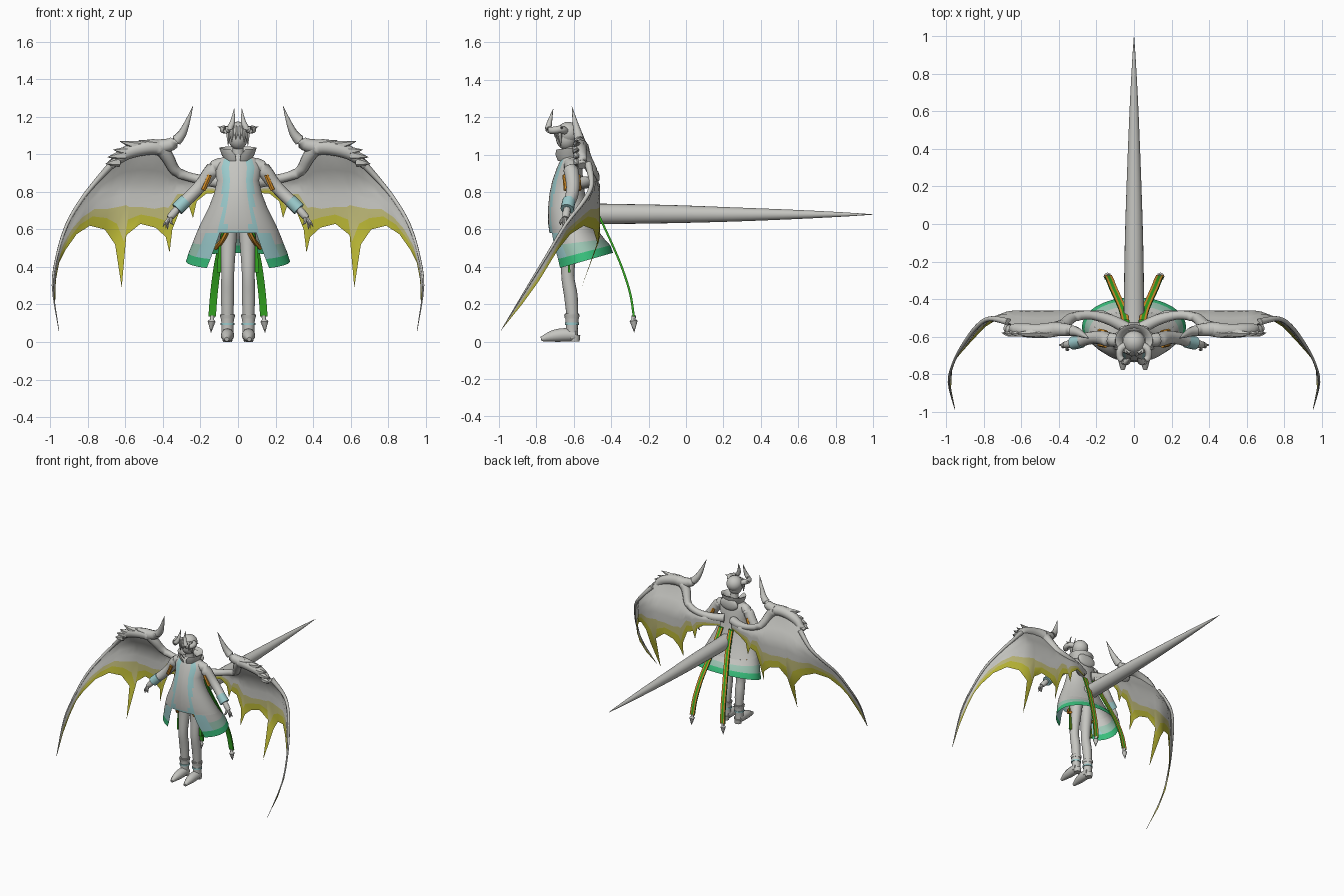
import bpy, bmesh, math
from mathutils import Vector

def mat(name, c):
    m = bpy.data.materials.new(name)
    m.diffuse_color = (*c, 1)
    return m

GREY = mat("warm_grey", (.56, .56, .53))
TEAL = mat("pale_teal", (.33, .60, .61))
GREEN = mat("hem_green", (.04, .52, .20))
MINT = mat("mint_grey", (.33, .56, .45))
LEAF = mat("ribbon_green", (.035, .40, .015))
ORANGE = mat("orange", (.70, .29, .025))
YELLOW = mat("yellow", (.48, .46, .035))
KHAKI = mat("khaki", (.50, .47, .18))

def make(name, verts, faces, mats, idx=None, mirror=False, angle=50):
    me = bpy.data.meshes.new(name)
    me.from_pydata([tuple(v) for v in verts], [], faces)
    for m in mats:
        me.materials.append(m)
    if idx:
        for p, i in zip(me.polygons, idx):
            p.material_index = i
    ob = bpy.data.objects.new(name, me)
    bpy.context.collection.objects.link(ob)
    bpy.context.view_layer.objects.active = ob
    ob.select_set(True)
    bpy.ops.object.shade_smooth_by_angle(angle=math.radians(angle))
    ob.select_set(False)
    if mirror:
        ob.modifiers.new("mirror", 'MIRROR').use_mirror_merge = False
    return ob

def spline(pts, n):
    """Smooth path through points (any number of components)."""
    if n == 1 or len(pts) < 3:
        return pts
    out = []
    for i in range(len(pts) - 1):
        p0, p1, p2, p3 = (pts[max(0, min(len(pts) - 1, i + k))] for k in (-1, 0, 1, 2))
        for j in range(n):
            t = j / n
            out.append([.5 * (2*b + (c - a)*t + (2*a - 5*b + 4*c - d)*t*t + (3*b - a - 3*c + d)*t**3)
                        for a, b, c, d in zip(p0, p1, p2, p3)])
    return out + [list(pts[-1])]

def tube(name, pts, m, mirror=True, sides=10, n=4):
    """Round tube through (x, y, z, radius) points."""
    pts = spline(pts, n)
    P = [Vector(p[:3]) for p in pts]
    verts, faces = [], []
    for i, p in enumerate(P):
        d = (P[min(i + 1, len(P) - 1)] - P[max(i - 1, 0)]).normalized()
        ref = Vector((1, 0, 0)) if abs(d.x) < .75 else Vector((0, 1, 0))
        u = d.cross(ref).normalized()
        w = d.cross(u)
        r = max(pts[i][3], .0008)
        for k in range(sides):
            a = 2 * math.pi * k / sides
            verts.append(p + r * (u * math.cos(a) + w * math.sin(a)))
    for i in range(len(P) - 1):
        for k in range(sides):
            l = (k + 1) % sides
            faces.append((i*sides + k, i*sides + l, (i + 1)*sides + l, (i + 1)*sides + k))
    faces += [tuple(reversed(range(sides))), tuple(range(len(verts) - sides, len(verts)))]
    return make(name, verts, faces, [m], mirror=mirror)

def ball(name, loc, scale, m, mirror=False):
    bm = bmesh.new()
    bmesh.ops.create_uvsphere(bm, u_segments=20, v_segments=12, radius=1)
    v = [Vector((p.co.x*scale[0] + loc[0], p.co.y*scale[1] + loc[1], p.co.z*scale[2] + loc[2])) for p in bm.verts]
    f = [tuple(p.index for p in q.verts) for q in bm.faces]
    bm.free()
    return make(name, v, f, [m], mirror=mirror)

def loft(name, rings, mats, rule, seg=48):
    """Rings of (z, front y, back y, half width, tilt, opening angle); angle 0 faces front."""
    verts, faces, idx = [], [], []
    for z, yf, yb, rx, tilt, op in rings:
        for k in range(seg + 1):
            a = math.radians(op) + (2*math.pi - 2*math.radians(op)) * k / seg
            verts.append((rx*math.sin(a), (yf + yb)/2 - (yb - yf)/2*math.cos(a), z - tilt*math.cos(a)))
    for i in range(len(rings) - 1):
        for k in range(seg):
            a = i*(seg + 1) + k
            faces.append((a, a + 1, a + seg + 2, a + seg + 1))
            idx.append(rule(i, min(k, seg - 1 - k)))
    return make(name, verts, faces, mats, idx)

# Coat, collar and skirt
body = [(1.0, -.655, -.585, .05, 0, 0), (.975, -.67, -.57, .105, 0, 0), (.93, -.69, -.555, .125, 0, 0),
        (.86, -.715, -.55, .112, 0, 0), (.79, -.73, -.54, .128, 0, 0), (.72, -.737, -.52, .155, 0, 0),
        (.63, -.737, -.485, .20, 0, 0), (.595, -.732, -.467, .215, 0, 0), (.58, -.73, -.46, .222, 0, 0)]
loft("coat_body", body, [GREY, TEAL],
     lambda i, k: int((1 <= i < 4 and k in (3, 4, 5)) or (i == 4 and k in (3, 4)) or (i == 5 and k == 3)
                      or (i == 6 and k in (2, 3)) or (i == 7 and k < 4)))
skirt = [(.58, -.73, -.46, .222, 0, 26), (.53, -.725, -.435, .241, .018, 30), (.475, -.71, -.405, .263, .04, 34),
         (.43, -.705, -.39, .277, .045, 37)]
loft("coat_skirt", skirt, [GREY, TEAL, MINT, GREEN],
     lambda i, k: 3 if i == 2 else 1 if k < 4 else 2 if i == 1 else 0)
collar = [(.965, -.685, -.56, .07, 0, 8), (1.0, -.70, -.545, .088, 0, 10), (1.035, -.70, -.535, .10, .008, 24),
          (1.028, -.685, -.55, .082, .008, 24), (.99, -.67, -.57, .06, 0, 10)]
loft("hood_collar", collar, [GREY], lambda i, k: 0, 24)
ball("hood_drape", (0, -.557, .975), (.08, .02, .05), GREY)

# Head, hair and horns
tube("neck", [(0, -.62, .95, .035), (0, -.63, 1.06, .03)], GREY, False)
ball("head", (0, -.64, 1.09), (.052, .056, .065), GREY)
ball("hair_cap", (0, -.63, 1.115), (.061, .062, .06), GREY)
for i, (x, z) in enumerate([(.012, 1.075), (.032, 1.065), (.05, 1.045)]):
    tube(f"hair_lock_{i}", [(x*.8, -.675, 1.145, .014), (x, -.70 + x*.5, 1.115, .014), (x*1.05, -.695 + x*.5, z, .001)], GREY, sides=6)
tube("head_horn", [(.045, -.645, 1.125, .02), (.075, -.67, 1.135, .02), (.075, -.71, 1.13, .019),
                   (.05, -.735, 1.135, .018), (.03, -.73, 1.17, .014), (.02, -.71, 1.245, .001)], GREY)
tube("head_horn_spur", [(.065, -.665, 1.135, .016), (.108, -.665, 1.148, .001)], GREY, sides=8)

# Arms and hands
tube("sleeve", [(.085, -.62, .955, .032), (.135, -.615, .92, .04), (.19, -.605, .845, .036),
                (.245, -.61, .785, .034), (.30, -.63, .735, .033)], GREY)
tube("cuff", [(.278, -.625, .755, .035), (.325, -.635, .708, .036)], TEAL, sides=14)
for side, off in (("front", -.035), ("back", .035)):
    tube(f"arm_plate_{side}", [(.15, -.613 + off, .89, .013), (.185, -.606 + off, .81, .013)], ORANGE, sides=6)
tube("hand", [(.32, -.635, .715, .018), (.345, -.64, .685, .021), (.367, -.645, .66, .017)], GREY)
for i, (x, y, z) in enumerate([(.40, -.645, .615), (.385, -.655, .605), (.375, -.635, .60), (.345, -.67, .625)]):
    tube(f"finger_{i}", [(.355, -.645, .672, .009), ((.36 + x)/2 + .005, y, .64, .008), (x, y, z, .002)], GREY, sides=6)

# Legs and boots
tube("leg", [(.05, -.61, .66, .052), (.052, -.62, .52, .043), (.055, -.632, .36, .035), (.056, -.615, .24, .036),
             (.056, -.605, .10, .029)], GREY, sides=14)
tube("boot_shaft", [(.056, -.61, .15, .038), (.056, -.61, .08, .032), (.056, -.61, .02, .032)], GREY, sides=14)
tube("boot_cuff", [(.056, -.61, .125, .038), (.056, -.61, .145, .042)], GREY, sides=14)
tube("boot_trim", [(.056, -.61, .09, .038), (.056, -.61, .102, .038)], TEAL, sides=14)
tube("boot_foot", [(.056, -.59, .035, .033), (.056, -.65, .036, .036), (.058, -.71, .03, .031), (.06, -.775, .014, .012)], GREY)
tube("boot_heel", [(.056, -.595, .0, .026), (.056, -.595, .035, .03)], GREY)

# Tail
tube("tail", [(0, -.58, .685, .058), (0, -.46, .683, .055), (0, -.1, .682, .049), (0, .25, .68, .038), (0, .6, .68, .024),
              (0, .85, .68, .011), (0, 1, .68, .001)], GREY, False, 20)

# Ribbons with orange edging
def ribbon(name, pts, w):
    pts = spline(pts, 5)
    verts, faces, idx = [], [], []
    sec = [(-w, 0), (w, 0), (w, .012), (w*.4, .012), (-w*.4, .012), (-w, .012)]
    for x, y, z in pts:
        verts += [(x + a, y + b, z) for a, b in sec]
    for i in range(len(pts) - 1):
        for k in range(6):
            l = (k + 1) % 6
            faces.append((i*6 + k, i*6 + l, i*6 + 6 + l, i*6 + 6 + k))
            idx.append(1 if k in (2, 4) else 0)
    make(name, verts, faces, [LEAF, ORANGE], idx, True)

ribbon("back_ribbon", [(.045, -.525, .79), (.06, -.465, .66), (.085, -.405, .53), (.11, -.35, .40),
                       (.128, -.305, .26), (.138, -.285, .135)], .02)
tube("ribbon_weight", [(.138, -.28, .14, .012), (.138, -.28, .12, .011), (.141, -.28, .11, .021),
                       (.144, -.277, .05, .001)], GREY, n=1, sides=8)
ribbon("inner_ribbon", [(.07, -.665, .60), (.09, -.64, .52), (.10, -.63, .37)], .012)
tube("inner_strap", [(.06, -.69, .585, .013), (.085, -.665, .54, .013), (.12, -.60, .50, .012)], ORANGE, sides=6)

# Wings: the depth follows position, curling forward towards the outer tip
def depth(x, z, v=0, trail=1):
    w = max(0, min(1, (x - .66) / .22))
    inner = -.46 - .1 * max(0, min(1, (z - .84) / .18)) - .38 * max(0, .55 - z)
    inner -= .06 * max(0, min(1, (.16 - x) / .1))
    outer = -.55 + .02*v*trail - .61*max(0, .78 - z - .035*v*trail)
    return inner*(1 - w) + w*outer

# Membrane columns: leading x z, trailing x z, coloured band height
cols = [(.05, .86, .05, .80, .01), (.16, .86, .17, .79, .03), (.25, .87, .22, .75, .05), (.29, .88, .24, .66, .10),
        (.31, .89, .26, .72, .07), (.34, .92, .31, .70, .09), (.36, .95, .35, .60, .14), (.38, 1.0, .365, .475, .24),
        (.41, 1.03, .385, .56, .16), (.46, 1.05, .44, .61, .10), (.50, 1.05, .52, .63, .09), (.55, 1.04, .595, .57, .15),
        (.58, 1.03, .62, .29, .44), (.61, 1.02, .655, .52, .20), (.65, .98, .71, .60, .11), (.70, .92, .79, .62, .09),
        (.77, .84, .86, .575, .09), (.84, .75, .92, .49, .11), (.91, .63, .955, .42, .09), (.96, .48, .973, .32, .07),
        (.988, .30, .975, .20, .05), (.955, .06, .953, .06, .0)]
verts, faces, idx = [], [], []
for lx, lz, tx, tz, band in cols:
    b = band / max(.02, lz - tz)
    for v in [(1 - b)*k/5 for k in range(6)] + [1 - .55*b, 1]:
        x, z = lx + (tx - lx)*v, lz + (tz - lz)*v
        verts.append((x, depth(x, z, v, min(1, (lz - tz) / .15)), z))
for i in range(len(cols) - 1):
    for k in range(7):
        faces.append((i*8 + k, i*8 + k + 1, i*8 + k + 9, i*8 + k + 8))
        idx.append(max(0, k - 4))
make("wing_membrane", verts, faces, [GREY, KHAKI, YELLOW], idx, True, 80)

# Wing arm, leading edge, thumb claw and wrist spikes
tube("wing_arm", [(.04, -.555, .85, .034), (.13, -.51, .855, .03), (.24, -.485, .875, .024), (.33, -.50, .91, .028),
                  (.375, -.54, .985, .034), (.42, -.56, 1.035, .041), (.50, -.57, 1.035, .04), (.60, -.565, 1.005, .036),
                  (.68, -.555, .94, .023)], GREY)
tube("wing_edge", [(x, depth(x, z), z, r) for x, z, r in ((.67, .95, .02), (.77, .84, .013), (.84, .75, .011),
     (.91, .63, .009), (.96, .48, .007), (.988, .30, .005), (.955, .06, .001))], GREY, sides=8)
tube("thumb_claw", [(.42, -.56, 1.04, .04), (.355, -.565, 1.055, .034), (.305, -.575, 1.10, .025),
                    (.275, -.59, 1.16, .016), (.24, -.61, 1.257, .001)], GREY)
for i, (x, z, dx, dz) in enumerate([(.44, 1.05, .09, .025), (.52, 1.045, .11, .025), (.57, 1.015, .095, .01), (.605, .995, .09, -.01),
                                    (.635, .96, .07, -.01)]):
    tube(f"wing_spike_{i}", [(x, -.575, z, .028), (x + dx*.5, -.585, z + dz*.4, .018), (x + dx, -.58, z + dz, .001)], GREY, sides=6, n=2)
